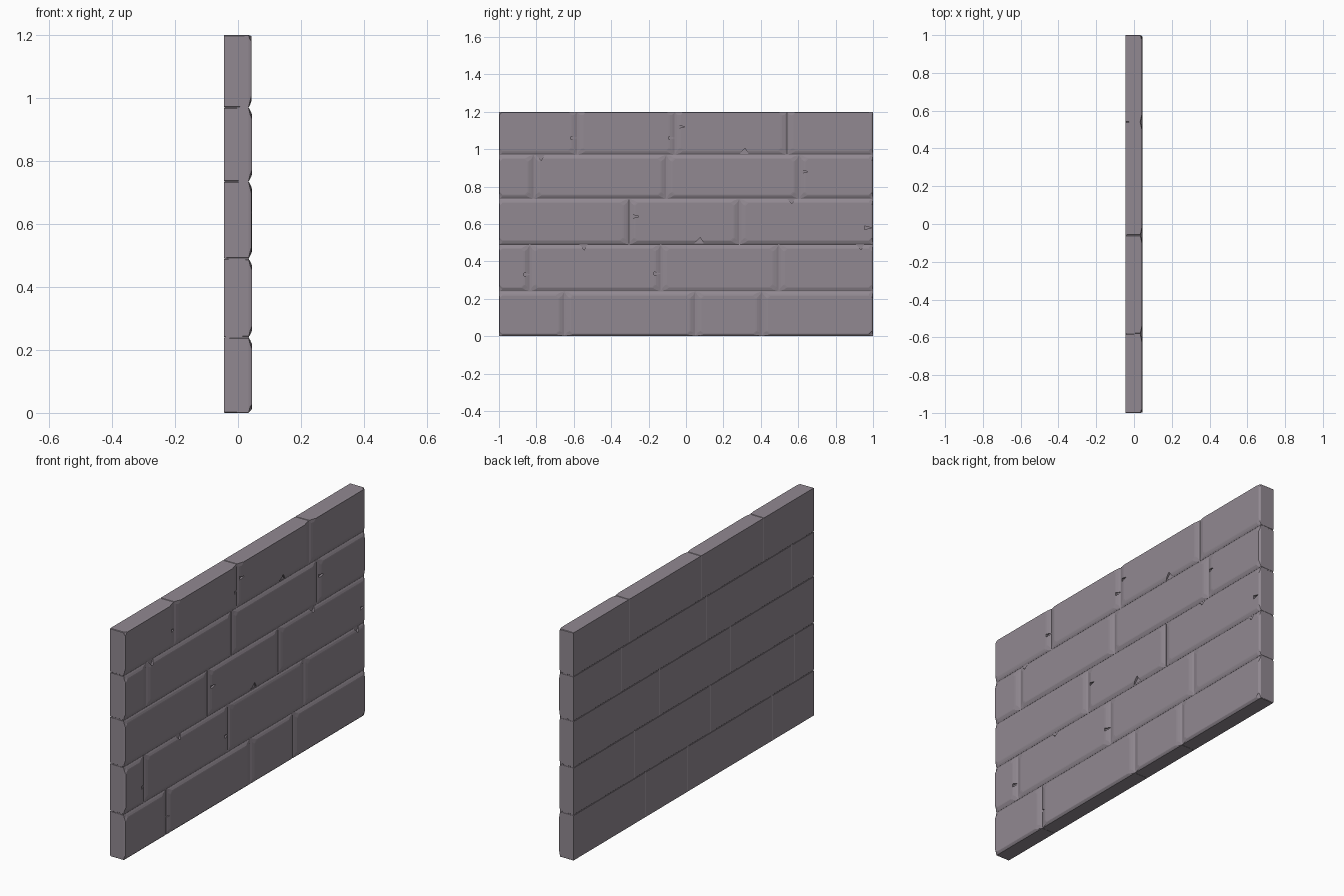
import bpy, bmesh, random

if "Cube" in bpy.data.objects:
    bpy.data.objects.remove(bpy.data.objects["Cube"])

random.seed(4)
stone = bpy.data.materials.new("purple_grey_stone")
stone.diffuse_color = (0.285, 0.25, 0.285, 1)
stone.use_nodes = True
stone.node_tree.nodes["Principled BSDF"].inputs["Base Color"].default_value = stone.diffuse_color

# Rows: bottom, top, vertical joints along y
ROWS = [
    (0.0, 0.24, [-0.65, 0.05, 0.405]),
    (0.24, 0.49, [-0.835, -0.135, 0.495]),
    (0.49, 0.735, [-0.305, 0.285]),
    (0.735, 0.97, [-0.815, -0.105, 0.605]),
    (0.97, 1.2, [-0.582, -0.06, 0.54]),
]
# Small wedge cracks in the faces, and chips on the brick edges
CRACKS = [(-0.60, 1.06), (-0.075, 1.06), (-0.03, 1.12), (0.63, 0.88), (-0.27, 0.64),
          (0.97, 0.58), (-0.85, 0.33), (-0.155, 0.335), (-0.65, 0.095)]
CHIPS = [(0.31, 0.985), (0.07, 0.508), (-0.55, 0.482), (0.93, 0.482),
         (0.56, 0.728), (-0.78, 0.96)]


def loft(name, rings):
    """Closed solid through a series of matching rings of points."""
    bm = bmesh.new()
    vs = [[bm.verts.new(p) for p in r] for r in rings]
    n = len(rings[0])
    for a, b in zip(vs, vs[1:]):
        for i in range(n):
            j = (i + 1) % n
            bm.faces.new((a[i], a[j], b[j], b[i]))
    bm.faces.new(vs[0][::-1])
    bm.faces.new(vs[-1])
    bmesh.ops.recalc_face_normals(bm, faces=bm.faces)
    me = bpy.data.meshes.new(name)
    bm.to_mesh(me)
    bm.free()
    me.materials.append(stone)
    ob = bpy.data.objects.new(name, me)
    bpy.context.collection.objects.link(ob)
    return ob


def octagon(x, y0, y1, z0, z1, c):
    return [(x, y0 + c, z0), (x, y1 - c, z0), (x, y1, z0 + c), (x, y1, z1 - c),
            (x, y1 - c, z1), (x, y0 + c, z1), (x, y0, z1 - c), (x, y0, z0 + c)]


def brick(name, y0, y1, z0, z1):
    front = 0.0445 - random.uniform(0, 0.002)
    # side and depth profile: x, joint inset, corner cut
    prof = [(-0.045, 0.004, 0.002), (-0.043, 0.001, 0.002), (0.034, 0.001, 0.003),
            (0.0385, 0.012, 0.014), (front - 0.001, 0.026, 0.016), (front, 0.034, 0.012)]
    rings = []
    for x, d, c in prof:
        h = d * 0.7
        rings.append(octagon(
            x, y0 + (d if y0 > -1 else d * 0.1), y1 - (d if y1 < 1 else d * 0.25),
            z0 + (h if z0 > 0 else h * 0.6), z1 - (h if z1 < 1.2 else h * 0.15), c))
    return loft(name, rings)


def cut(ob, tri):
    """Cut a triangular notch into the front of a brick."""
    c = loft("notch_cutter", [[(x, y, z) for y, z in tri] for x in (0.03, 0.06)])
    c.hide_render = True
    m = ob.modifiers.new("notch", 'BOOLEAN')
    m.operation, m.solver, m.object = 'DIFFERENCE', 'EXACT', c
    bpy.context.view_layer.objects.active = ob
    bpy.ops.object.modifier_apply(modifier=m.name)
    bpy.data.objects.remove(c)


# Core slab behind the joints
loft("wall_core", [[(x, -0.999, 0.001), (x, 0.999, 0.001),
                    (x, 0.999, 1.198), (x, -0.999, 1.198)] for x in (-0.0435, 0.0335)])

# Bricks with their cracks and chips
for r, (z0, z1, joints) in enumerate(ROWS):
    ys = [-1.0] + joints + [1.0]
    for i, (a, b) in enumerate(zip(ys, ys[1:])):
        ob = brick(f"brick_{r + 1}_{i + 1}", a, b, z0, z1)
        for y, z in CRACKS:
            if z0 < z < z1 and a < y + 0.01 < b:
                cut(ob, [(y - 0.015, z - 0.009), (y + 0.022, z), (y - 0.015, z + 0.009)])
        for y, z in CHIPS:
            if z0 < z < z1 and a < y < b:
                s = 1 if z - z0 < z1 - z else -1
                cut(ob, [(y - 0.025, z - 0.012 * s), (y + 0.025, z - 0.012 * s),
                         (y + 0.006, z + 0.02 * s)])
